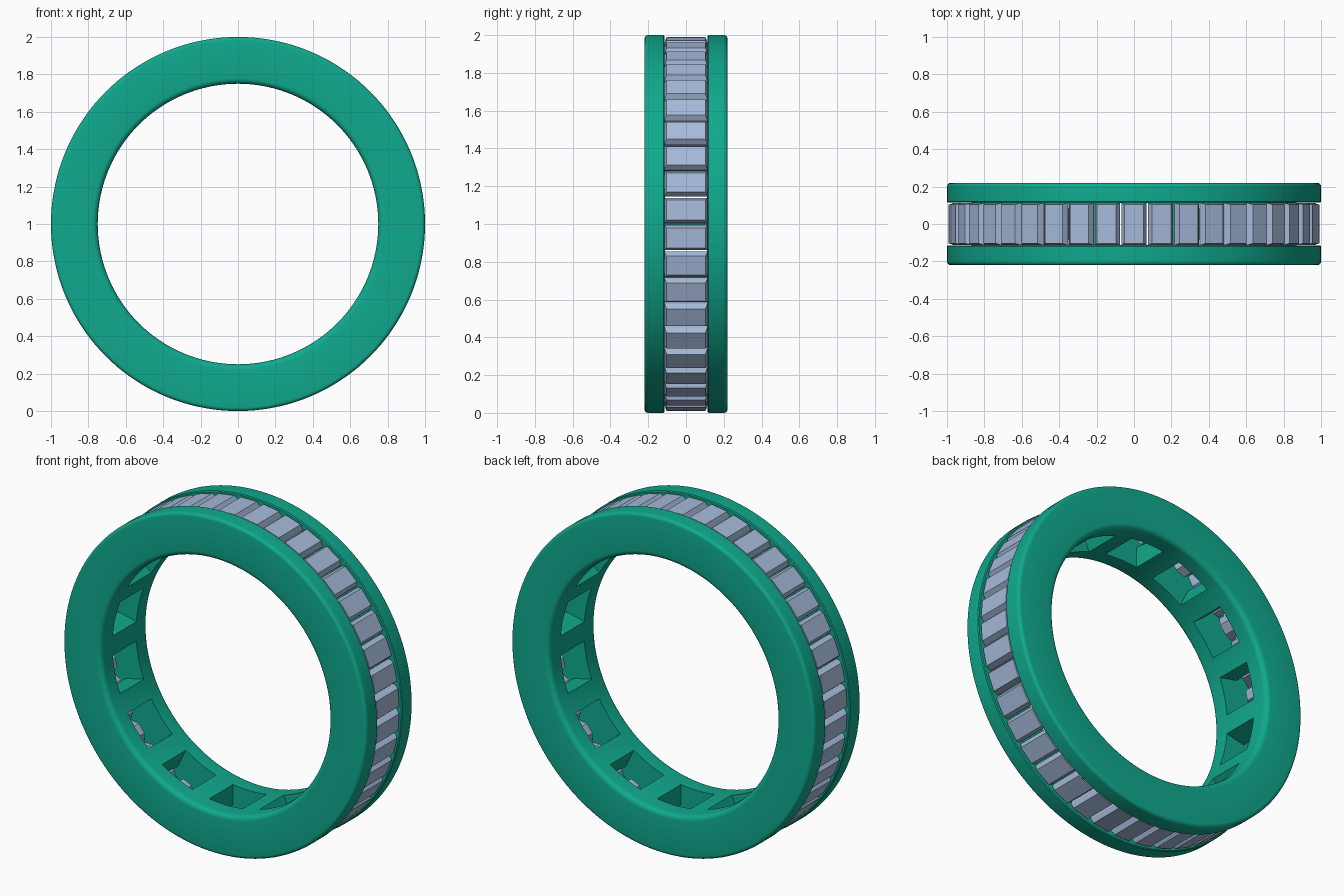
import bpy, bmesh
from math import sin, cos, pi, radians
from mathutils import Vector, Matrix

if "Cube" in bpy.data.objects:
    bpy.data.objects.remove(bpy.data.objects["Cube"])

STONES, WINDOWS, SEG = 42, 14, 144
CENTRE = Vector((0, 0, 1))


def make_object(name, bm, color=None):
    bmesh.ops.recalc_face_normals(bm, faces=bm.faces)
    mesh = bpy.data.meshes.new(name)
    bm.to_mesh(mesh)
    bm.free()
    ob = bpy.data.objects.new(name, mesh)
    bpy.context.collection.objects.link(ob)
    if color:
        mat = bpy.data.materials.new(name + "_colour")
        mat.diffuse_color = (*color, 1)
        mat.use_nodes = True
        mat.node_tree.nodes["Principled BSDF"].inputs["Base Color"].default_value = mat.diffuse_color
        mesh.materials.append(mat)
    return ob


def polar(angle, r, y, t=0.0):
    """Point at radius r, shifted t along the tangent."""
    return CENTRE + Vector((r * sin(angle) + t * cos(angle), y,
                            r * cos(angle) - t * sin(angle)))


def add_block(bm, angle, sections):
    """Stack of rectangles (radius, half tangent, half width) skinned together."""
    rings = [[bm.verts.new(polar(angle, r, sy * w, st * t))
              for st, sy in ((-1, -1), (1, -1), (1, 1), (-1, 1))]
             for r, t, w in sections]
    for a, b in zip(rings, rings[1:]):
        for i in range(4):
            j = (i + 1) % 4
            bm.faces.new((a[i], a[j], b[j], b[i]))
    bm.faces.new(rings[0][::-1])
    bm.faces.new(rings[-1])


def corner(cy, cr, rad, start):
    """Rounded corner of the band profile."""
    return [(cy + rad * cos(radians(start + 18 * k)), cr + rad * sin(radians(start + 18 * k)))
            for k in range(6)]


# Band: channel-shaped profile swept around the y axis
half = [(0.115, 0.87), (0.115, 0.995), (0.12, 1.0)]
half += corner(0.20, 0.98, 0.02, 0)[::-1]
half += corner(0.19, 0.78, 0.03, -90)[::-1]
profile = half + [(-y, r) for y, r in reversed(half)]
bm = bmesh.new()
rings = [[bm.verts.new(polar(2 * pi * i / SEG, r, y)) for y, r in profile] for i in range(SEG)]
n = len(profile)
for i in range(SEG):
    a, b = rings[i], rings[(i + 1) % SEG]
    for k in range(n):
        m = (k + 1) % n
        bm.faces.new((a[k], a[m], b[m], b[k]))
band = make_object("ring_band", bm, (0.005, 0.40, 0.27))

# Windows cut from the inside, one behind every third stone
bm = bmesh.new()
for i in range(WINDOWS):
    add_block(bm, 2 * pi * i / WINDOWS, [(0.68, 0.11, 0.111), (0.92, 0.11, 0.111)])
cutter = make_object("window_cutter", bm)
cutter.hide_render = True

mod = band.modifiers.new("windows", 'BOOLEAN')
mod.operation = 'DIFFERENCE'
mod.solver = 'EXACT'
mod.object = cutter
bpy.context.view_layer.objects.active = band
band.select_set(True)
bpy.ops.object.modifier_apply(modifier=mod.name)
bpy.ops.object.shade_smooth_by_angle(angle=radians(30))
bpy.data.objects.remove(cutter)

# Step-cut stones set in the channel
bm = bmesh.new()
for i in range(STONES):
    add_block(bm, 2 * pi * i / STONES,
              [(0.865, 0.03, 0.06), (0.945, 0.067, 0.113),
               (0.962, 0.067, 0.113), (0.99, 0.052, 0.103)])
make_object("baguette_stones", bm, (0.38, 0.49, 0.70))
